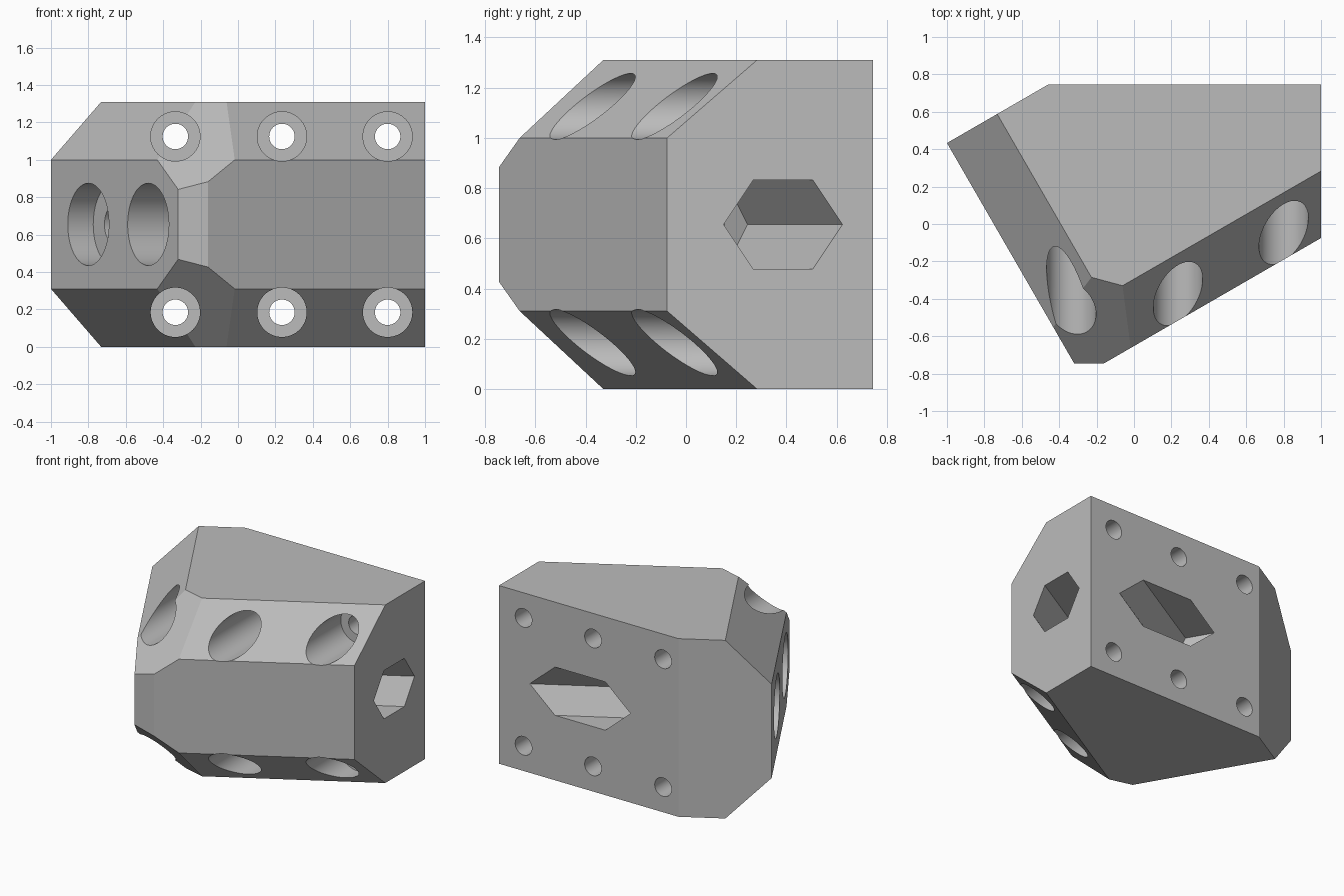
import bpy, bmesh, math
from mathutils import Vector, Matrix

if "Cube" in bpy.data.objects:
    bpy.data.objects.remove(bpy.data.objects["Cube"], do_unlink=True)

H = 1.31
MID = H / 2
UP = Vector((0, 0, 1))

grey = bpy.data.materials.new("light grey")
grey.use_nodes = True
colour = (0.5, 0.5, 0.5, 1)
grey.diffuse_color = colour
grey.node_tree.nodes["Principled BSDF"].inputs["Base Color"].default_value = colour


def make_object(name, bm):
    bmesh.ops.recalc_face_normals(bm, faces=bm.faces)
    mesh = bpy.data.meshes.new(name)
    bm.to_mesh(mesh)
    bm.free()
    mesh.materials.append(grey)
    ob = bpy.data.objects.new(name, mesh)
    bpy.context.collection.objects.link(ob)
    return ob


# Wedge-shaped block extruded from its plan outline
plan = [(-0.46, 0.745), (-1, 0.433), (-0.32, -0.745),
        (-0.16, -0.745), (1, -0.075), (1, 0.745)]
bm = bmesh.new()
base = bm.faces.new([bm.verts.new((x, y, 0)) for x, y in plan])
ext = bmesh.ops.extrude_face_region(bm, geom=[base])
bmesh.ops.translate(bm, vec=UP * H,
                    verts=[v for v in ext["geom"] if isinstance(v, bmesh.types.BMVert)])

# 45 degree chamfers: left flank, long front face and the corner between them
chamfers = [(-150, (-1, 0.433, 1.0)), (-60, (1, -0.075, 1.0)), (-105, (-0.06, -0.33, H))]
for angle, point in chamfers:
    for side in (1, -1):
        a = math.radians(angle)
        co = Vector(point)
        co.z = MID + side * (co.z - MID)
        no = Vector((math.cos(a), math.sin(a), side)).normalized()
        cut = bmesh.ops.bisect_plane(bm, geom=bm.verts[:] + bm.edges[:] + bm.faces[:],
                                     dist=1e-5, plane_co=co, plane_no=no, clear_outer=True)
        rim = [e for e in cut["geom_cut"] if isinstance(e, bmesh.types.BMEdge)]
        bmesh.ops.edgeloop_fill(bm, edges=rim)
block = make_object("mounting_block", bm)


def drill(start, end, radius, sides=64):
    """Cut a straight hole between two points; hexagons keep flats up and down."""
    start, end = Vector(start), Vector(end)
    axis = (end - start).normalized()
    across = axis.cross(UP)
    turn = Matrix((across.cross(axis), across, axis)).transposed()
    if turn.determinant() < 0:
        turn.col[0] = -turn.col[0]
    bm = bmesh.new()
    bmesh.ops.create_cone(bm, cap_ends=True, segments=sides, radius1=radius, radius2=radius,
                          depth=(end - start).length,
                          matrix=Matrix.Translation((start + end) / 2) @ turn.to_4x4())
    cutter = make_object("hole_cutter", bm)
    cutter.hide_render = True
    mod = block.modifiers.new("hole", 'BOOLEAN')
    mod.operation = 'DIFFERENCE'
    mod.solver = 'EXACT'
    mod.object = cutter
    bpy.ops.object.modifier_apply(modifier=mod.name)
    bpy.data.objects.remove(cutter, do_unlink=True)


bpy.ops.object.select_all(action='DESELECT')
bpy.context.view_layer.objects.active = block
block.select_set(True)

# Six counterbored screw holes running front to back
for x in (-0.335, 0.235, 0.80):
    for z in (MID - 0.47, MID + 0.47):
        drill((x, -1.2, z), (x, 0.24, z), 0.132)
        drill((x, 0.1, z), (x, 1.0, z), 0.068)

# Two cross bolts: round counterbore, bore, then a hexagonal nut pocket
along = Vector((math.cos(math.radians(30)), 0.5, 0))
for x, y, bore_depth, pocket_depth in ((-0.80, 0.087, 0.157, 0.67), (-0.48, -0.468, 0.56, 1.07)):
    mouth = Vector((x, y, MID))
    drill(mouth - along * 0.3, mouth + along * bore_depth, 0.22)
    drill(mouth + along * (bore_depth - 0.05), mouth + along * (pocket_depth + 0.05), 0.1)
    drill(mouth + along * pocket_depth, mouth + along * 2.3, 0.205, 6)

bpy.ops.object.shade_smooth_by_angle(angle=math.radians(25))
